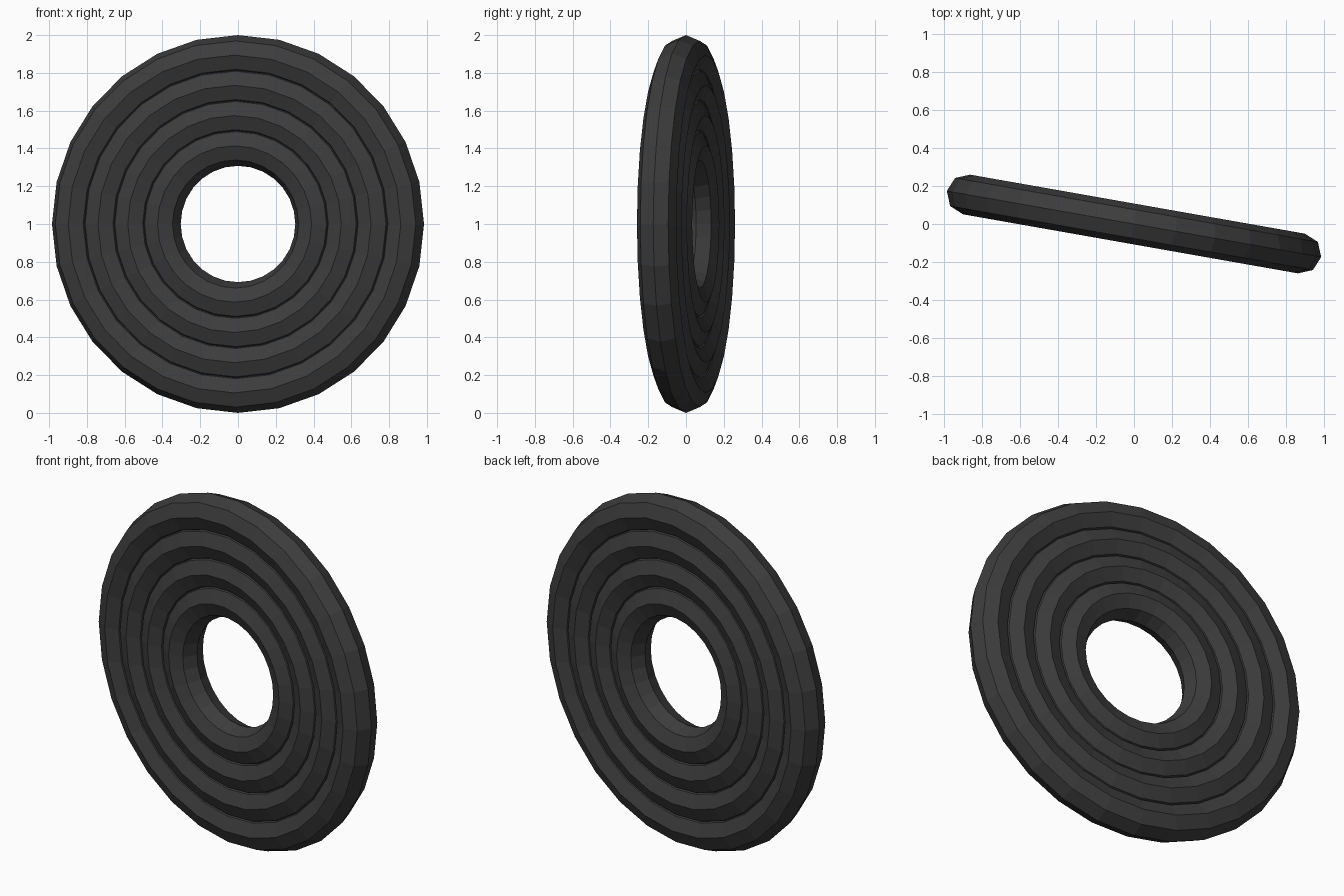
import bpy
import math

cube = bpy.data.objects.get("Cube")
if cube:
    bpy.data.objects.remove(cube, do_unlink=True)

# Dark rubber colour
rubber = bpy.data.materials.new("dark_rubber")
rubber.use_nodes = True
colour = (0.045, 0.045, 0.046, 1.0)
rubber.diffuse_color = colour
bsdf = next(n for n in rubber.node_tree.nodes if n.type == 'BSDF_PRINCIPLED')
bsdf.inputs["Base Color"].default_value = colour
bsdf.inputs["Roughness"].default_value = 0.8

TUBE = 0.106
SPACING = 0.16
TURN = math.radians(-10)


def ring(name, radius):
    """Faceted torus standing upright, turned slightly about z."""
    bpy.ops.mesh.primitive_torus_add(
        major_segments=28, minor_segments=8,
        major_radius=radius, minor_radius=TUBE,
        location=(0, 0, 1), rotation=(math.pi / 2, 0, TURN))
    obj = bpy.context.object
    obj.name = name
    obj.data.materials.append(rubber)
    bpy.ops.object.shade_flat()


# Four overlapping concentric rings, from the outside in
names = ["outer_ring", "second_ring", "third_ring", "inner_ring"]
for i, name in enumerate(names):
    ring(name, 1 - TUBE - i * SPACING)
